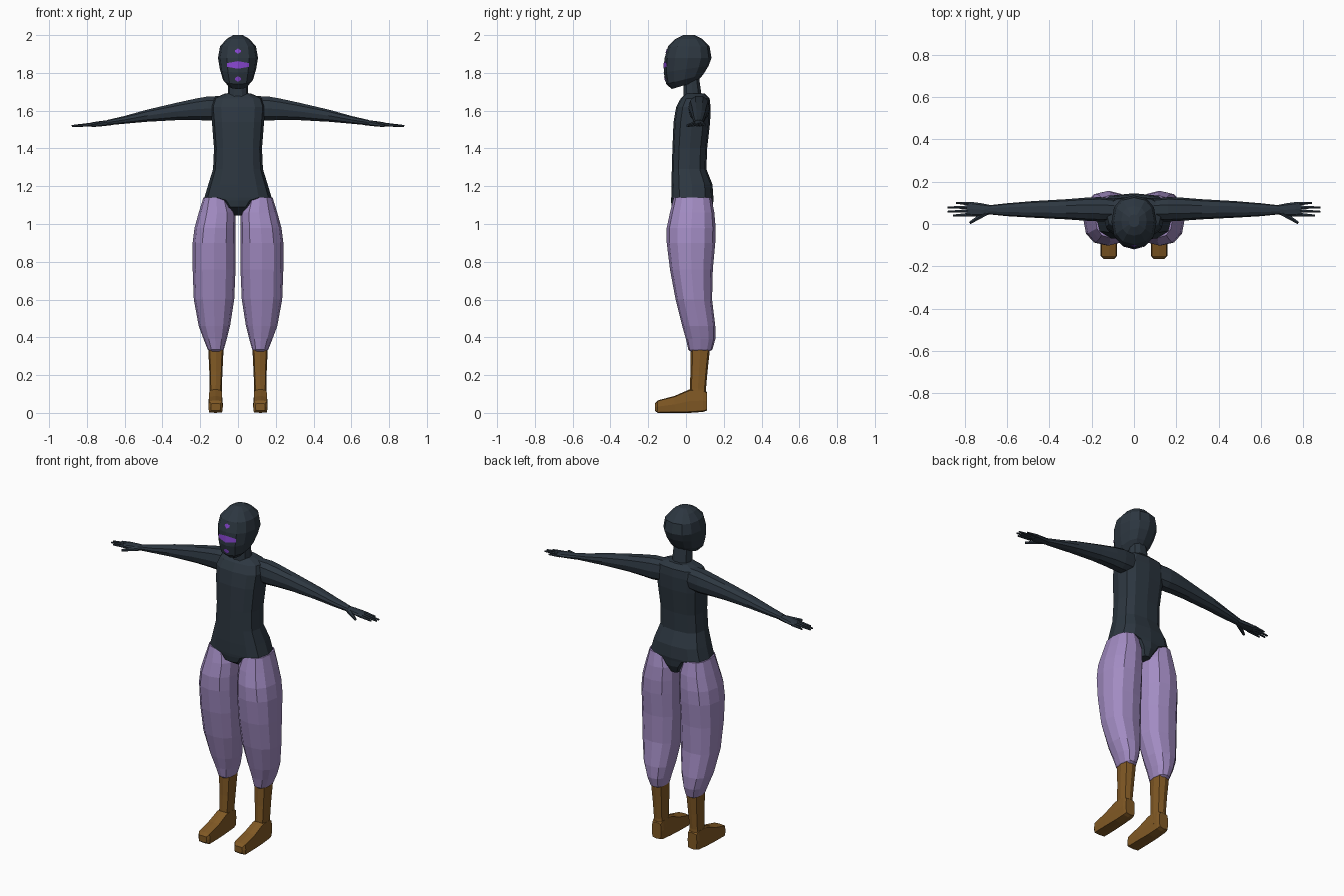
import bpy, bmesh, math
from mathutils import Vector
from mathutils.bvhtree import BVHTree


def material(name, rgb):
    m = bpy.data.materials.new(name)
    m.diffuse_color = (*rgb, 1)
    return m


SUIT = material("dark slate", (0.026, 0.038, 0.052))
CLOTH = material("lilac cloth", (0.36, 0.26, 0.54))
LEATHER = material("brown leather", (0.22, 0.10, 0.018))
MARK = material("violet mark", (0.24, 0.06, 0.62))


def finish(bm, name, mat):
    bmesh.ops.recalc_face_normals(bm, faces=bm.faces)
    me = bpy.data.meshes.new(name)
    bm.to_mesh(me)
    bm.free()
    me.materials.append(mat)
    ob = bpy.data.objects.new(name, me)
    bpy.context.collection.objects.link(ob)
    return ob


def loft(name, rings, mat, axis="z", n=12, box=0.85, side=1):
    """Skin of rounded rings (pos, u0, u1, v0, v1[, tilt along v])."""
    bm = bmesh.new()
    rows = []
    for pos, u0, u1, v0, v1, *tilt in rings:
        row = []
        for i in range(n):
            a = 2 * math.pi * i / n
            c, s = round(math.cos(a), 6), round(math.sin(a), 6)
            u = (u0 + u1) / 2 + (u1 - u0) / 2 * math.copysign(abs(c) ** box, c)
            dv = (v1 - v0) / 2 * math.copysign(abs(s) ** box, s)
            v = (v0 + v1) / 2 + dv
            w = pos + (tilt[0] * dv if tilt else 0)
            co = {"z": (u, v, w), "x": (w, u, v), "y": (u, w, v)}[axis]
            row.append(bm.verts.new((co[0] * side, co[1], co[2])))
        rows.append(row)
    for a, b in zip(rows, rows[1:]):
        for i in range(n):
            j = (i + 1) % n
            bm.faces.new((a[i], a[j], b[j], b[i]))
    bm.faces.new(rows[0])
    bm.faces.new(rows[-1])
    return finish(bm, name, mat)


def digit(name, p0, p1, r0, r1, side):
    """Tapered finger between two points."""
    p0, p1 = (Vector((p[0] * side, p[1], p[2])) for p in (p0, p1))
    d = p1 - p0
    bm = bmesh.new()
    bmesh.ops.create_cone(bm, cap_ends=True, segments=6, radius1=r0, radius2=r1, depth=d.length)
    m = d.to_track_quat("Z", "Y").to_matrix().to_4x4()
    m.translation = (p0 + p1) / 2
    bm.transform(m)
    return finish(bm, name, SUIT)


# Head and neck
head = loft("head", [
    (1.735, -0.05, 0.05, -0.075, 0.06, 0.3),
    (1.765, -0.08, 0.08, -0.105, 0.09, 0.25),
    (1.82, -0.096, 0.096, -0.118, 0.12, 0.15),
    (1.88, -0.106, 0.106, -0.113, 0.135),
    (1.94, -0.095, 0.095, -0.095, 0.125),
    (1.98, -0.06, 0.06, -0.055, 0.085),
    (2.0, -0.025, 0.025, -0.015, 0.045)], SUIT)
loft("neck", [
    (1.62, -0.07, 0.07, -0.03, 0.10),
    (1.68, -0.055, 0.055, -0.015, 0.085),
    (1.78, -0.05, 0.05, -0.015, 0.07)], SUIT, n=10)

# Torso, ending in a narrow brief between the legs
loft("torso", [
    (1.045, -0.03, 0.03, 0.0, 0.12),
    (1.09, -0.065, 0.065, -0.075, 0.142),
    (1.125, -0.10, 0.10, -0.08, 0.145),
    (1.14, -0.178, 0.178, -0.078, 0.145),
    (1.21, -0.157, 0.157, -0.078, 0.14),
    (1.29, -0.132, 0.132, -0.075, 0.108),
    (1.40, -0.127, 0.127, -0.072, 0.112),
    (1.54, -0.138, 0.138, -0.066, 0.128),
    (1.62, -0.145, 0.145, -0.052, 0.13),
    (1.665, -0.13, 0.13, -0.028, 0.125),
    (1.69, -0.07, 0.07, 0.0, 0.10)], SUIT, box=0.7)

for side, label in ((1, "left"), (-1, "right")):
    # Arm, palm and fingers
    loft(label + "_arm", [
        (0.09, 0.015, 0.12, 1.55, 1.68),
        (0.16, 0.012, 0.127, 1.545, 1.678),
        (0.22, 0.015, 0.125, 1.548, 1.667),
        (0.32, 0.022, 0.117, 1.548, 1.645),
        (0.48, 0.03, 0.108, 1.54, 1.607),
        (0.60, 0.037, 0.098, 1.53, 1.573),
        (0.69, 0.046, 0.088, 1.522, 1.552)], SUIT, "x", n=10, side=side)
    loft(label + "_palm", [
        (0.67, 0.048, 0.088, 1.523, 1.552),
        (0.72, 0.036, 0.098, 1.519, 1.546),
        (0.765, 0.036, 0.104, 1.517, 1.54),
        (0.79, 0.04, 0.10, 1.518, 1.534)], SUIT, "x", n=8, side=side)
    for i, (y0, x1, y1) in enumerate(((0.045, 0.855, 0.04), (0.062, 0.88, 0.058),
                                      (0.079, 0.88, 0.078), (0.095, 0.84, 0.1))):
        digit(f"{label}_finger_{i + 1}", (0.77, y0, 1.527), (x1, y1, 1.519), 0.01, 0.005, side)
    digit(label + "_thumb", (0.70, 0.052, 1.533), (0.775, 0.005, 1.52), 0.014, 0.007, side)

    # Baggy trouser leg
    loft(label + "_trouser_leg", [
        (0.325, 0.085, 0.15, 0.025, 0.122),
        (0.335, 0.075, 0.16, 0.012, 0.14),
        (0.39, 0.06, 0.182, 0.0, 0.155),
        (0.46, 0.042, 0.208, -0.02, 0.155),
        (0.60, 0.02, 0.234, -0.055, 0.138),
        (0.76, 0.013, 0.24, -0.085, 0.142),
        (0.90, 0.012, 0.24, -0.102, 0.155),
        (0.98, 0.012, 0.23, -0.102, 0.157),
        (1.06, 0.015, 0.208, -0.085, 0.15),
        (1.14, 0.045, 0.183, -0.065, 0.135)], CLOTH, side=side)

    # Boot: shaft and foot
    loft(label + "_boot_shaft", [
        (0.05, 0.083, 0.152, 0.02, 0.11),
        (0.13, 0.086, 0.15, 0.02, 0.106),
        (0.22, 0.082, 0.152, 0.024, 0.114),
        (0.35, 0.076, 0.158, 0.025, 0.128)], LEATHER, n=8, box=0.6, side=side)
    loft(label + "_boot_foot", [
        (-0.165, 0.092, 0.144, 0.012, 0.05),
        (-0.15, 0.08, 0.157, 0.0, 0.066),
        (-0.06, 0.08, 0.157, 0.0, 0.09),
        (0.02, 0.083, 0.155, 0.0, 0.125),
        (0.09, 0.084, 0.153, 0.005, 0.125),
        (0.11, 0.088, 0.149, 0.012, 0.11)], LEATHER, "y", n=8, box=0.3, side=side)

# Face marks: thin patches laid on the front of the head
bm = bmesh.new()
bm.from_mesh(head.data)
tree = BVHTree.FromBMesh(bm)
bm.free()


def face_mark(name, zc, half_w, half_h, end):
    """Patch half_w wide, half_h tall in the middle, tapering to `end` of that."""
    bm = bmesh.new()
    cols, rows, grid = 12, 4, []
    for i in range(cols + 1):
        t = 2 * i / cols - 1
        h = half_h * (1 - (1 - end) * abs(t))
        col = []
        for k in range(rows + 1):
            x, z = t * half_w, zc + h * (2 * k / rows - 1)
            hit = tree.ray_cast(Vector((x, -1, z)), Vector((0, 1, 0)))[0]
            col.append(bm.verts.new((x, hit.y - 0.003, z)))
        grid.append(col)
    for a, b in zip(grid, grid[1:]):
        for k in range(rows):
            bm.faces.new((a[k], b[k], b[k + 1], a[k + 1]))
    ob = finish(bm, name, MARK)
    if ob.data.polygons[0].normal.y > 0:
        ob.data.flip_normals()


face_mark("brow_dot", 1.915, 0.016, 0.014, 0.3)
face_mark("eye_band", 1.842, 0.058, 0.02, 0.5)
face_mark("chin_dot", 1.768, 0.016, 0.015, 0.3)
